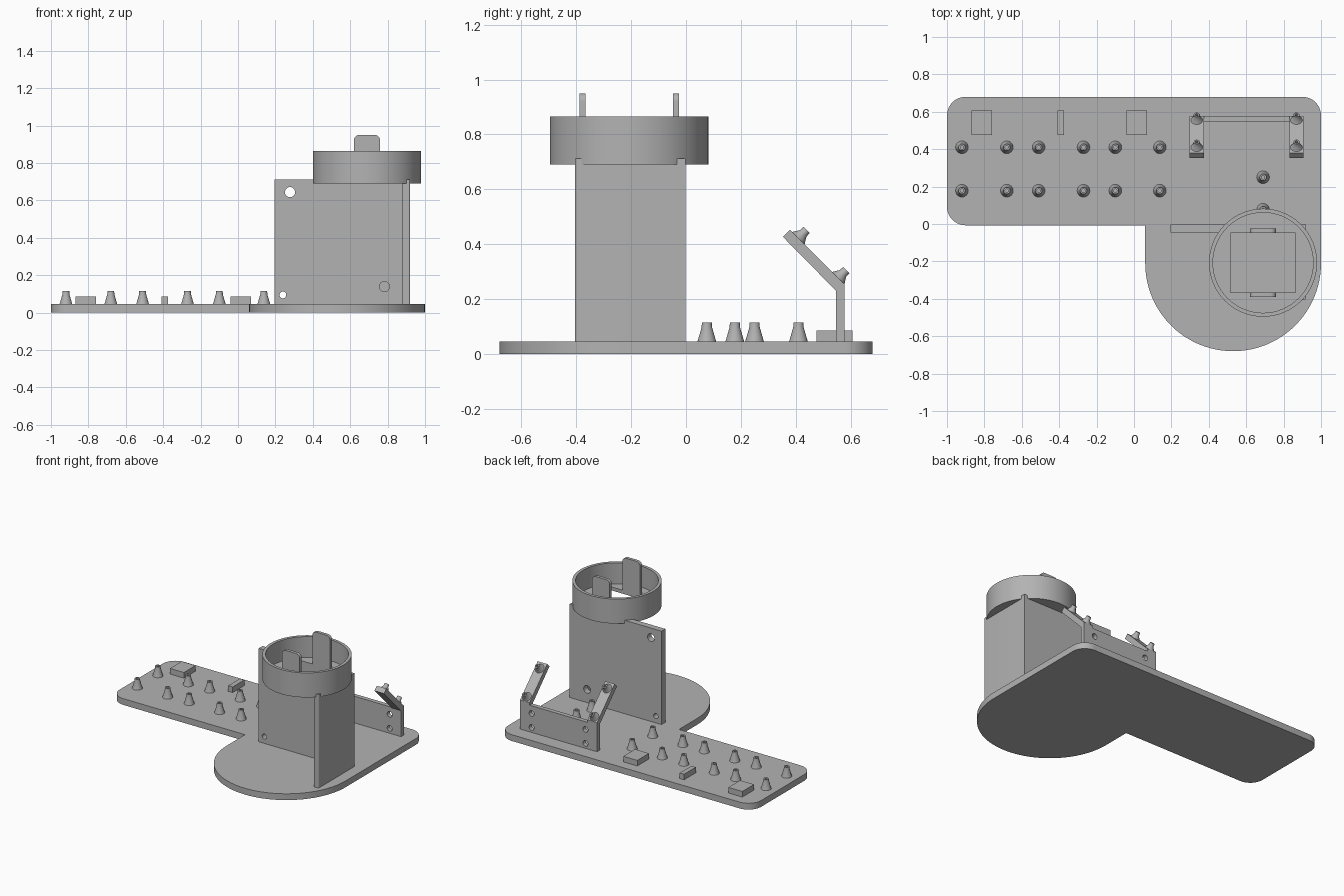
import bpy, bmesh, math
from mathutils import Matrix, Vector

if "Cube" in bpy.data.objects:
    bpy.data.objects.remove(bpy.data.objects["Cube"], do_unlink=True)

grey = bpy.data.materials.new("plain grey")
grey.use_nodes = True
COLOR = (0.45, 0.45, 0.45, 1)
grey.diffuse_color = COLOR
grey.node_tree.nodes["Principled BSDF"].inputs["Base Color"].default_value = COLOR


def finish(name, mesh, matrix=Matrix()):
    """Clean the mesh, shade it and link it as a named part."""
    bm = bmesh.new()
    bm.from_mesh(mesh)
    bmesh.ops.remove_doubles(bm, verts=bm.verts, dist=0.0002)
    bmesh.ops.transform(bm, matrix=matrix, verts=bm.verts)
    bmesh.ops.recalc_face_normals(bm, faces=bm.faces)
    bm.to_mesh(mesh)
    bm.free()
    mesh.materials.clear()
    mesh.materials.append(grey)
    obj = bpy.data.objects.new(name, mesh)
    bpy.context.collection.objects.link(obj)
    bpy.ops.object.select_all(action="DESELECT")
    obj.select_set(True)
    bpy.context.view_layer.objects.active = obj
    bpy.ops.object.shade_smooth_by_angle(angle=math.radians(30))
    return obj


def arc(cx, cy, r, start, end, n=10):
    steps = [math.radians(start + (end - start) * i / n) for i in range(n + 1)]
    return [(cx + r * math.cos(a), cy + r * math.sin(a)) for a in steps]


def circle(cx, cy, r, n=32):
    return arc(cx, cy, r, 0, 360, n)[:-1]


def rect(x0, y0, x1, y1, radii=(0, 0, 0, 0)):
    """Rectangle, corners from lower left anticlockwise."""
    corners = [(x0, y0, 1, 1), (x1, y0, -1, 1), (x1, y1, -1, -1), (x0, y1, 1, -1)]
    pts = []
    for i, (x, y, sx, sy) in enumerate(corners):
        r = radii[i]
        start = 180 + 90 * i
        pts += arc(x + sx * r, y + sy * r, r, start, start + 90) if r else [(x, y)]
    return pts


def plate(name, loops, low, high, matrix=Matrix()):
    """Extrude an outline, with any further loops as holes, from low to high."""
    curve = bpy.data.curves.new(name, "CURVE")
    curve.dimensions = "2D"
    curve.fill_mode = "BOTH"
    curve.extrude = (high - low) / 2
    for loop in loops:
        spline = curve.splines.new("POLY")
        spline.points.add(len(loop) - 1)
        for point, (x, y) in zip(spline.points, loop):
            point.co = (x, y, 0, 1)
        spline.use_cyclic_u = True
    temp = bpy.data.objects.new(name + " outline", curve)
    bpy.context.collection.objects.link(temp)
    graph = bpy.context.evaluated_depsgraph_get()
    mesh = bpy.data.meshes.new_from_object(temp.evaluated_get(graph))
    bpy.data.objects.remove(temp, do_unlink=True)
    return finish(name, mesh, matrix @ Matrix.Translation((0, 0, (low + high) / 2)))


def lathe(name, profile, matrix, n=24):
    """Spin a closed (radius, height) profile around the local z axis."""
    bm = bmesh.new()
    verts = [bm.verts.new((r, 0, z)) for r, z in profile]
    edges = [bm.edges.new((a, b)) for a, b in zip(verts, verts[1:])]
    bmesh.ops.spin(bm, geom=verts + edges, cent=(0, 0, 0), axis=(0, 0, 1),
                   angle=math.tau, steps=n, use_merge=True)
    mesh = bpy.data.meshes.new(name)
    bm.to_mesh(mesh)
    bm.free()
    return finish(name, mesh, matrix)


# Local (x, y, z) becomes world (x, -z, y): outlines drawn on the front plane
UPRIGHT = Matrix.Rotation(math.pi / 2, 4, "X")
BASE = 0.045

# Base: long board with a rounded lobe at the front
outline = (arc(0.53, -0.21, 0.47, 180, 360, 48)
           + arc(0.9, 0.58, 0.1, 0, 90) + arc(-0.9, 0.58, 0.1, 90, 180)
           + arc(-0.9, 0.093, 0.1, 180, 270) + [(0.06, -0.007)])
plate("base", [outline], 0, BASE)

# Standoffs: tapered pegs with a screw hole
peg = [(0, 0.03), (0.009, 0.03), (0.009, 0.07), (0.018, 0.07),
       (0.019, 0.052), (0.034, 0), (0, 0)]
places = [(x, y) for x in (-0.92, -0.68, -0.51, -0.27, -0.1, 0.138) for y in (0.178, 0.41)]
places += [(0.69, 0.25), (0.69, 0.076)]
for i, (x, y) in enumerate(places):
    lathe(f"standoff_{i + 1}", peg, Matrix.Translation((x, y, BASE)))

# Plain raised pads behind the standoffs
for i, (x0, x1) in enumerate(((-0.87, -0.76), (-0.41, -0.375), (-0.04, 0.07))):
    plate(f"raised_pad_{i + 1}", [rect(x0, 0.475, x1, 0.607)], BASE, 0.085)

# Tower: drilled back wall and plain side wall
TOP = 0.712
plate("tower_back_wall",
      [rect(0.195, BASE, 0.92, TOP), circle(0.278, 0.644, 0.027),
       circle(0.24, 0.094, 0.018), circle(0.783, 0.139, 0.027)], 0.002, 0.045, UPRIGHT)
plate("tower_side_wall",
      [rect(0.88, -0.405, 0.92, -0.002, (0.008, 0.008, 0.008, 0))], BASE, TOP)

# Round cup on the tower, with a square opening in its floor
CX, CY = 0.69, -0.207
plate("cup_wall", [circle(CX, CY, 0.289, 64), circle(CX, CY, 0.268, 64)], 0.69, 0.865)
plate("cup_floor", [circle(CX, CY, 0.275, 64),
                    rect(CX - 0.174, CY - 0.16, CX + 0.174, CY + 0.16)], 0.69, 0.715)

# Two upright clips beside the opening
for name, y in (("front_clip", CY - 0.171), ("back_clip", CY + 0.171)):
    plate(name, [rect(0.62, 0.69, 0.76, 0.95, (0, 0, 0.03, 0.03))],
          -y - 0.011, -y + 0.011, UPRIGHT)

# Sensor bracket: drilled upright with two arms leaning forward
holes = [circle(x, z, 0.02) for x in (0.39, 0.815) for z in (0.08, 0.18)]
plate("bracket_wall", [rect(0.298, BASE, 0.906, 0.235)] + holes, -0.578, -0.547, UPRIGHT)

# Local (x, y, z) becomes world (z, x, y): arm outline drawn on the side plane
SIDE = Matrix(((0, 0, 1, 0), (1, 0, 0, 0), (0, 1, 0, 0), (0, 0, 0, 1)))
arm = [(0.547, 0.23), (0.578, 0.23), (0.578, 0.253), (0.379, 0.453), (0.353, 0.427)]
boss = [(0, 0.02), (0.008, 0.02), (0.008, 0.042), (0.016, 0.042),
        (0.017, 0.024), (0.032, 0), (0, 0)]
tilt = Matrix.Rotation(-math.pi / 4, 4, "X")
for side, x0, x1 in (("right", 0.298, 0.373), ("left", 0.831, 0.906)):
    plate(f"{side}_bracket_arm", [arm], x0, x1, SIDE)
    for end, y, z in (("upper", 0.41, 0.422), ("lower", 0.555, 0.276)):
        spot = Vector(((x0 + x1) / 2, y, z))
        lathe(f"{side}_{end}_boss", boss, Matrix.Translation(spot) @ tilt)
